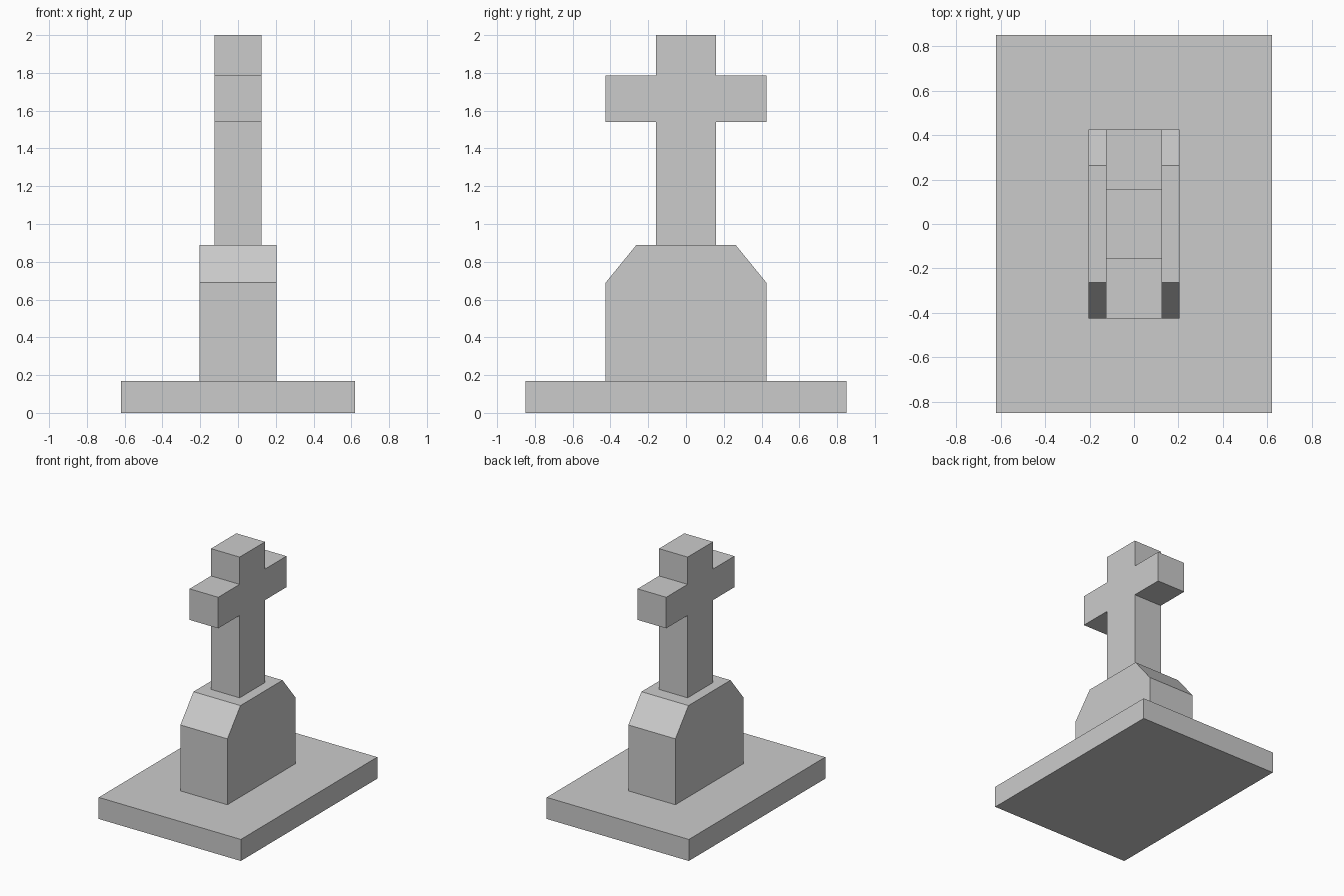
import bpy, bmesh

if "Cube" in bpy.data.objects:
    bpy.data.objects.remove(bpy.data.objects["Cube"])


def extrude_profile(name, half_yz, half_width):
    """Mirror a right-hand (y, z) outline across y = 0 and extrude it along x."""
    outline = half_yz + [(-y, z) for y, z in reversed(half_yz)]
    bm = bmesh.new()
    face = bm.faces.new([bm.verts.new((-half_width, y, z)) for y, z in outline])
    ext = bmesh.ops.extrude_face_region(bm, geom=[face])
    verts = [v for v in ext["geom"] if isinstance(v, bmesh.types.BMVert)]
    bmesh.ops.translate(bm, verts=verts, vec=(2 * half_width, 0, 0))
    bmesh.ops.recalc_face_normals(bm, faces=bm.faces)
    mesh = bpy.data.meshes.new(name)
    bm.to_mesh(mesh)
    bm.free()
    obj = bpy.data.objects.new(name, mesh)
    bpy.context.collection.objects.link(obj)
    return obj


# Flat ground slab
extrude_profile("base_slab", [(0.85, 0.0), (0.85, 0.17)], 0.62)

# Pedestal with sloped shoulders
extrude_profile("pedestal", [(0.425, 0.17), (0.425, 0.69), (0.262, 0.89)], 0.205)

# Upright with two arms
extrude_profile("cross", [(0.158, 0.89), (0.158, 1.54), (0.425, 1.54),
                          (0.425, 1.785), (0.158, 1.785), (0.158, 2.0)], 0.125)
